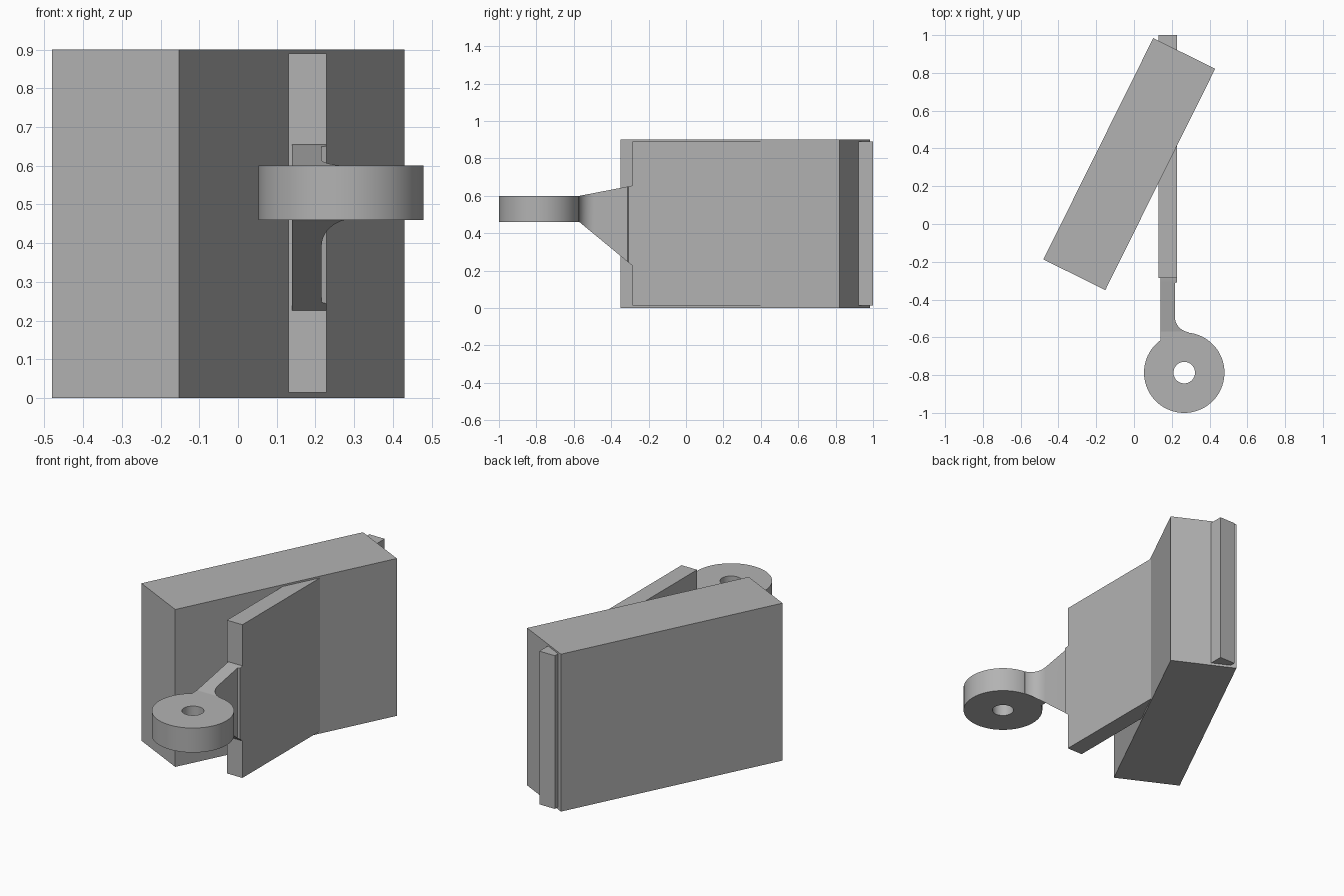
import bpy, bmesh, math
from mathutils import Matrix

cube = bpy.data.objects.get("Cube")
if cube:
    bpy.data.objects.remove(cube, do_unlink=True)

grey = bpy.data.materials.new("plain grey")
grey.use_nodes = True
colour = (0.45, 0.45, 0.45, 1)
grey.diffuse_color = colour
grey.node_tree.nodes["Principled BSDF"].inputs["Base Color"].default_value = colour


def finish(name, bm, smooth=False):
    bmesh.ops.recalc_face_normals(bm, faces=bm.faces)
    mesh = bpy.data.meshes.new(name)
    bm.to_mesh(mesh)
    bm.free()
    mesh.materials.append(grey)
    obj = bpy.data.objects.new(name, mesh)
    bpy.context.collection.objects.link(obj)
    if smooth:
        bpy.ops.object.select_all(action='DESELECT')
        obj.select_set(True)
        bpy.context.view_layer.objects.active = obj
        bpy.ops.object.shade_smooth_by_angle(angle=math.radians(30))
    return obj


def box(name, centre, size, turn=0):
    bm = bmesh.new()
    bmesh.ops.create_cube(bm, size=1, matrix=Matrix.Translation(centre)
                          @ Matrix.Rotation(turn, 4, 'Z')
                          @ Matrix.Diagonal((*size, 1)))
    return finish(name, bm)


def bridge(bm, rings, closed=False):
    for a, b in zip(rings, rings[1:] + (rings[:1] if closed else [])):
        for i in range(4):
            j = (i + 1) % 4
            bm.faces.new((a[i], a[j], b[j], b[i]))


# Slanted block and the upright plate running through it
box("slanted_block", (-0.025, 0.317, 0.45), (0.366, 1.308, 0.9), math.radians(-26.4))
box("upright_plate", (0.179, 0.357, 0.452), (0.098, 1.286, 0.876))

# Round eyelet: a rectangular section swept around the hole
EYE_X, EYE_Y, OUTER, HOLE = 0.266, -0.787, 0.213, 0.057
LOW, HIGH = 0.46, 0.60
bm = bmesh.new()
rings = []
for k in range(72):
    a = math.tau * k / 72
    rings.append([bm.verts.new((EYE_X + r * math.cos(a), EYE_Y + r * math.sin(a), z))
                  for r, z in ((HOLE, LOW), (OUTER, LOW), (OUTER, HIGH), (HOLE, HIGH))])
bridge(bm, rings, closed=True)
finish("eyelet", bm, smooth=True)

# Flaring arm: sections from the eyelet back to the plate, with a filleted side
START, END = -0.57, -0.285
sections = [(-0.62, 0.29), (-0.575, 0.29)]
for k in range(13):
    a = math.radians(263 - 83 * k / 12)
    sections.append((-0.489 + 0.085 * math.sin(a), 0.301 + 0.085 * math.cos(a)))
sections += [(-0.312, 0.216), (-0.308, 0.228), (END, 0.228), (-0.27, 0.228)]
bm = bmesh.new()
rings = []
for y, right in sections:
    t = min(max((y - START) / (END - START), 0), 1)
    low, high = LOW - 0.235 * t, HIGH + 0.055 * t
    rings.append([bm.verts.new(p) for p in ((0.139, y, low), (right, y, low),
                                            (right, y, high), (0.139, y, high))])
bridge(bm, rings)
bm.faces.new(rings[0])
bm.faces.new(rings[-1])
finish("flared_arm", bm, smooth=True)
